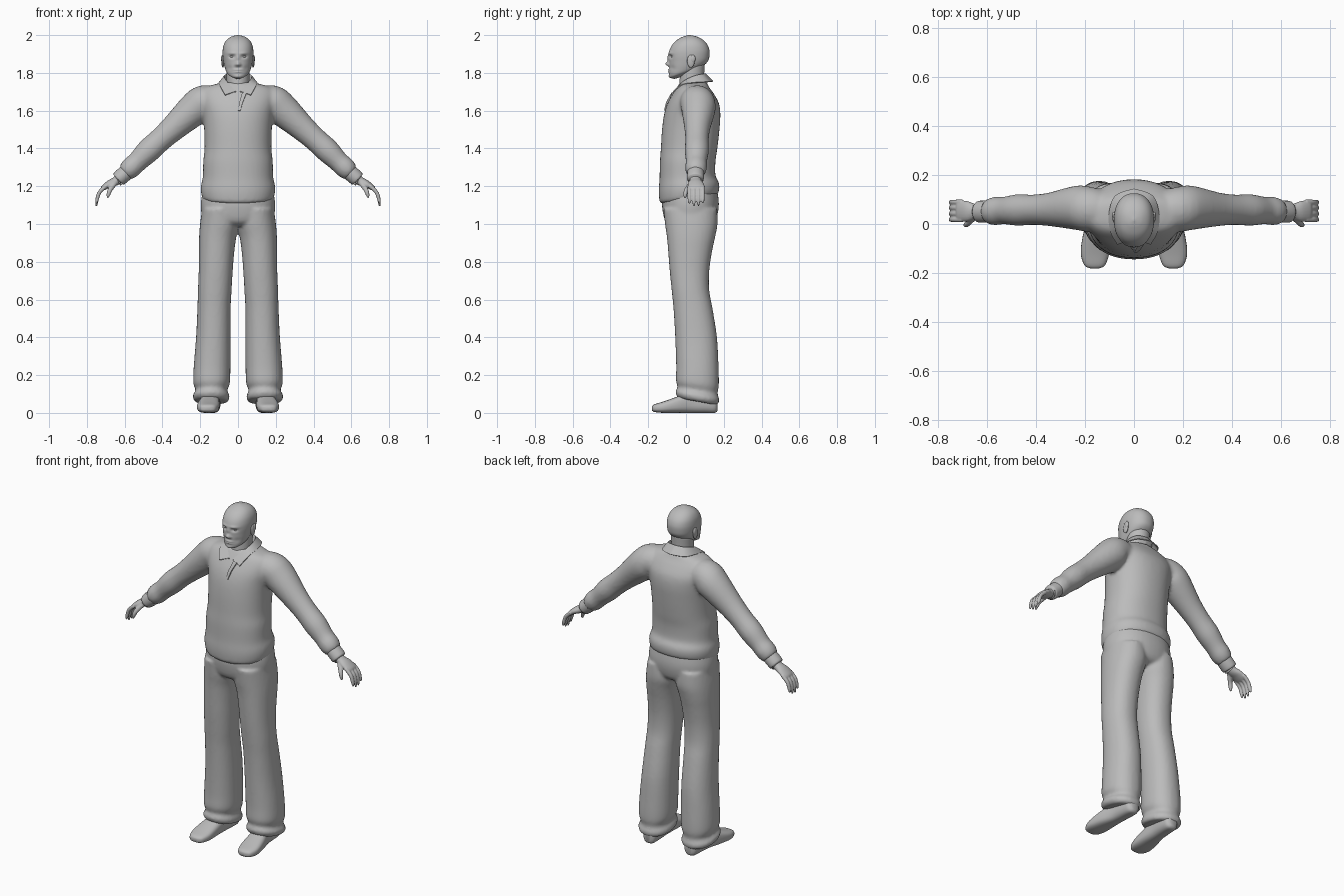
import bpy, bmesh, math
from mathutils import Vector, Matrix

if "Cube" in bpy.data.objects:
    bpy.data.objects.remove(bpy.data.objects["Cube"], do_unlink=True)

grey = bpy.data.materials.new("plain grey")
grey.use_nodes = True
grey.diffuse_color = (0.5, 0.5, 0.5, 1)
for node in grey.node_tree.nodes:
    if node.type == 'BSDF_PRINCIPLED':
        node.inputs["Base Color"].default_value = (0.5, 0.5, 0.5, 1)


def spline(rows, k):
    """Smooth in-between rows through a few key rows."""
    out = []
    for i in range(len(rows) - 1):
        a, b, c, d = rows[max(i - 1, 0)], rows[i], rows[i + 1], rows[min(i + 2, len(rows) - 1)]
        for j in range(k):
            t = j / k
            out.append([0.5 * (2 * q + (r - p) * t + (2 * p - 5 * q + 4 * r - s) * t * t
                               + (3 * q - p - 3 * r + s) * t ** 3)
                        for p, q, r, s in zip(a, b, c, d)])
    return out + [list(rows[-1])]


def ring(c, u, v, p=2.0, n=32):
    """Superellipse around c with half axes u and v."""
    def f(w):
        return math.copysign(abs(w) ** (2 / p), w)
    return [c + u * f(math.cos(2 * math.pi * i / n)) + v * f(math.sin(2 * math.pi * i / n))
            for i in range(n)]


def loft(bm, rings):
    loops = [[bm.verts.new(p) for p in r] for r in rings]
    n = len(loops[0])
    for a, b in zip(loops, loops[1:]):
        for i in range(n):
            bm.faces.new((a[i], a[(i + 1) % n], b[(i + 1) % n], b[i]))
    bm.faces.new(loops[0][::-1])
    bm.faces.new(loops[-1])


def slices(bm, rows, s=1, p=2.2, k=4, n=32):
    """Stacked cross-sections: z, x0, x1, y0, y1, tilt."""
    rings = []
    for z, x0, x1, y0, y1, tilt in spline(rows, k):
        h = (y1 - y0) / 2
        rings.append(ring(Vector((s * (x0 + x1) / 2, (y0 + y1) / 2, z)),
                          Vector((s * (x1 - x0) / 2, 0, 0)), Vector((0, h, tilt * h)), p, n))
    loft(bm, rings)


def limb(bm, rows, s=1, k=4, n=20):
    """Tube in the front plane: x, y, z, radius, depth radius."""
    rows = spline(rows, k)
    rings = []
    for i, (x, y, z, r, ry) in enumerate(rows):
        a, b = rows[max(i - 1, 0)], rows[min(i + 1, len(rows) - 1)]
        d = Vector((b[0] - a[0], 0, b[2] - a[2])).normalized()
        rings.append(ring(Vector((s * x, y, z)), Vector((s * -d.z * r, 0, d.x * r)),
                          Vector((0, ry, 0)), 2, n))
    loft(bm, rings)


def ball(bm, c, size):
    bmesh.ops.create_uvsphere(bm, u_segments=20, v_segments=12, radius=1,
                              matrix=Matrix.Translation(c) @ Matrix.Diagonal((*size, 1)))


def finish(name, bm, voxel=0, smooth=0):
    bmesh.ops.recalc_face_normals(bm, faces=bm.faces)
    for f in bm.faces:
        f.smooth = True
    me = bpy.data.meshes.new(name)
    bm.to_mesh(me)
    bm.free()
    me.materials.append(grey)
    ob = bpy.data.objects.new(name, me)
    bpy.context.collection.objects.link(ob)
    if voxel:
        m = ob.modifiers.new("blend", 'REMESH')
        m.mode = 'VOXEL'
        m.voxel_size = voxel
        m.use_smooth_shade = True
        m = ob.modifiers.new("soften", 'SMOOTH')
        m.factor = 0.5
        m.iterations = smooth
    return ob


def sheet(name, rows, thickness):
    """Cloth strip through rows of points."""
    bm = bmesh.new()
    grid = [[bm.verts.new(p) for p in r] for r in rows]
    for a, b in zip(grid, grid[1:]):
        for i in range(len(a) - 1):
            bm.faces.new((a[i], a[i + 1], b[i + 1], b[i]))
    ob = finish(name, bm)
    m = ob.modifiers.new("thickness", 'SOLIDIFY')
    m.thickness = thickness
    m.offset = 0
    ob.modifiers.new("crisp edges", 'EDGE_SPLIT').split_angle = math.radians(40)


# Sweater: torso and sleeves blended into one surface
bm = bmesh.new()
torso = [(1.13, .15, -.10, .13, .16), (1.135, .185, -.135, .168, .16), (1.17, .196, -.143, .177, .16),
         (1.205, .196, -.144, .172, .12), (1.25, .186, -.14, .156, .05), (1.33, .184, -.138, .156, 0),
         (1.4, .177, -.133, .166, 0), (1.5, .179, -.127, .177, 0), (1.58, .187, -.116, .182, 0),
         (1.64, .2, -.097, .174, 0), (1.69, .2, -.07, .147, 0), (1.725, .17, -.047, .122, 0),
         (1.75, .08, -.03, .11, 0)]
slices(bm, [(z, -w, w, y0, y1, t) for z, w, y0, y1, t in torso], n=48)
sleeve = [(.11, .055, 1.64, .08, .08), (.18, .06, 1.645, .09, .092), (.235, .066, 1.605, .088, .09),
          (.34, .06, 1.51, .07, .069), (.41, .058, 1.447, .063, .062), (.475, .057, 1.387, .064, .064),
          (.53, .055, 1.332, .055, .056), (.565, .053, 1.3, .056, .058), (.588, .052, 1.278, .05, .052),
          (.6, .052, 1.267, .04, .042)]
for s in (1, -1):
    limb(bm, sleeve, s, n=32)
finish("sweater", bm, .01, 5)

# Trousers: pelvis and two legs blended
bm = bmesh.new()
slices(bm, [(.99, -.1, .1, -.08, .1, 0), (1.02, -.18, .18, -.112, .155, 0),
            (1.1, -.197, .197, -.127, .174, 0), (1.18, -.185, .185, -.12, .165, 0)], n=48)
leg = [(.06, .07, .215, -.03, .15, -.18), (.065, .05, .23, -.046, .167, -.18),
       (.09, .045, .24, -.056, .177, -.18), (.12, .056, .225, -.045, .167, -.16),
       (.16, .043, .237, -.053, .174, -.1), (.25, .04, .234, -.052, .172, 0),
       (.4, .039, .222, -.057, .164, 0), (.55, .039, .215, -.066, .141, 0),
       (.65, .034, .212, -.076, .123, 0), (.75, .028, .208, -.086, .123, 0),
       (.85, .02, .207, -.094, .137, 0), (.93, .009, .206, -.101, .154, 0),
       (1.0, -.008, .201, -.111, .167, 0), (1.08, 0, .19, -.12, .165, 0)]
for s in (1, -1):
    slices(bm, leg, s)
finish("trousers", bm, .009, 4)

# Head: smooth skull with sculpted face
bm = bmesh.new()
skull = [(1.777, .02, -.06, 0, .3), (1.79, .044, -.08, .03, .3), (1.805, .06, -.088, .07, .25),
         (1.83, .07, -.09, .1, .15), (1.86, .077, -.09, .118, .05), (1.89, .081, -.091, .124, 0),
         (1.92, .081, -.087, .124, 0), (1.95, .075, -.072, .113, 0), (1.975, .06, -.047, .09, 0),
         (1.992, .035, -.015, .058, 0), (2.0, .004, .012, .022, 0)]
slices(bm, [(z, -w, w, y0, y1, t) for z, w, y0, y1, t in skull], k=10, n=72)
# face bumps: x, z, width, height, push along y
bumps = [(.03, 1.904, .022, .008, -.005), (.032, 1.886, .014, .009, .011), (0, 1.88, .008, .018, -.008),
         (0, 1.848, .010, .012, -.018), (.011, 1.843, .006, .006, -.007), (0, 1.827, .02, .005, .003),
         (0, 1.816, .02, .004, -.005), (0, 1.805, .018, .004, -.005), (0, 1.78, .02, .01, -.005),
         (.045, 1.825, .014, .014, .004)]
for v in bm.verts:
    if v.co.y < -.02:
        x, z = abs(v.co.x), v.co.z
        v.co.y += sum(a * math.exp(-((x - bx) / w) ** 2 - ((z - bz) / h) ** 2)
                      for bx, bz, w, h, a in bumps)
finish("head", bm)

# Eyes and ears
for s, side in ((1, "left"), (-1, "right")):
    bm = bmesh.new()
    ball(bm, (s * .031, -.066, 1.886), (.013, .012, .009))
    finish(side + "_eye", bm)
    bm = bmesh.new()
    ball(bm, (s * .08, .026, 1.862), (.008, .02, .034))
    ball(bm, (s * .082, .036, 1.874), (.008, .014, .022))
    finish(side + "_ear", bm)

# Neck
bm = bmesh.new()
slices(bm, [(1.68, -.064, .064, -.04, .1, .2), (1.75, -.06, .06, -.035, .095, .2),
            (1.84, -.062, .062, -.03, .1, .2)], p=2)
finish("neck", bm)

# Shirt collar: inner edge and folded outer edge, from back to front point
half = spline([(0, .105, 1.795, 0, .142, 1.755), (.052, .09, 1.792, .074, .115, 1.752),
               (.074, .045, 1.782, .1, .045, 1.748), (.062, -.012, 1.755, .096, -.03, 1.732),
               (.014, -.066, 1.702, .068, -.082, 1.682)], 6)
full = [[-r[0], r[1], r[2], -r[3], r[4], r[5]] for r in half[:0:-1]] + half
sheet("shirt_collar", [[(r[0] * .92, r[1] * .92, r[2] - .04), r[:3], r[3:]] for r in full], .006)

# Button placket on the chest
sheet("neck_placket", [[(x0, y, z), (x1, y, z)] for x0, x1, y, z in
                       ((0, .013, -.113, 1.6), (.008, .026, -.101, 1.645), (.022, .046, -.073, 1.695))], .008)

for s, side in ((1, "left"), (-1, "right")):
    # Shirt cuff
    bm = bmesh.new()
    limb(bm, [(.575, .052, 1.288, .04, .043), (.6, .051, 1.266, .042, .045),
              (.632, .05, 1.238, .04, .044), (.634, .05, 1.236, .03, .033)], s)
    finish(side + "_cuff", bm)

    # Hand with four bent fingers and a thumb
    bm = bmesh.new()
    limb(bm, [(.61, .05, 1.255, .028, .032), (.645, .05, 1.228, .024, .031), (.68, .052, 1.212, .02, .042),
              (.712, .054, 1.192, .014, .042), (.722, .054, 1.184, .007, .034)], s)
    for y, tip in ((.018, 1.108), (.042, 1.094), (.066, 1.096), (.089, 1.112)):
        limb(bm, [(.7, y, 1.2, .011, .011), (.733, y, 1.168, .0105, .0105),
                  (.746, y, 1.13, .0095, .0095), (.75, y, tip, .005, .005)], s, n=12)
    limb(bm, [(.65, .03, 1.22, .015, .015), (.675, .005, 1.185, .013, .013),
              (.685, -.003, 1.16, .011, .011), (.69, -.005, 1.138, .005, .005)], s, n=12)
    finish(side + "_hand", bm, .004, 2)

    # Shoe: sections from toe to heel (y, centre x, half width, bottom, top)
    bm = bmesh.new()
    rings = []
    for y, x, w, z0, z1 in spline([(-.181, .16, .018, .014, .034), (-.168, .16, .042, .005, .045),
                                   (-.12, .159, .058, 0, .06), (-.05, .153, .056, 0, .085),
                                   (.03, .143, .046, 0, .115), (.1, .138, .046, 0, .125),
                                   (.152, .136, .04, 0, .12), (.168, .136, .02, .012, .1)], 4):
        rings.append(ring(Vector((s * x, y, (z0 + z1) / 2)), Vector((s * w, 0, 0)),
                          Vector((0, 0, (z1 - z0) / 2)), 2.8, 28))
    loft(bm, rings)
    finish(side + "_shoe", bm)
